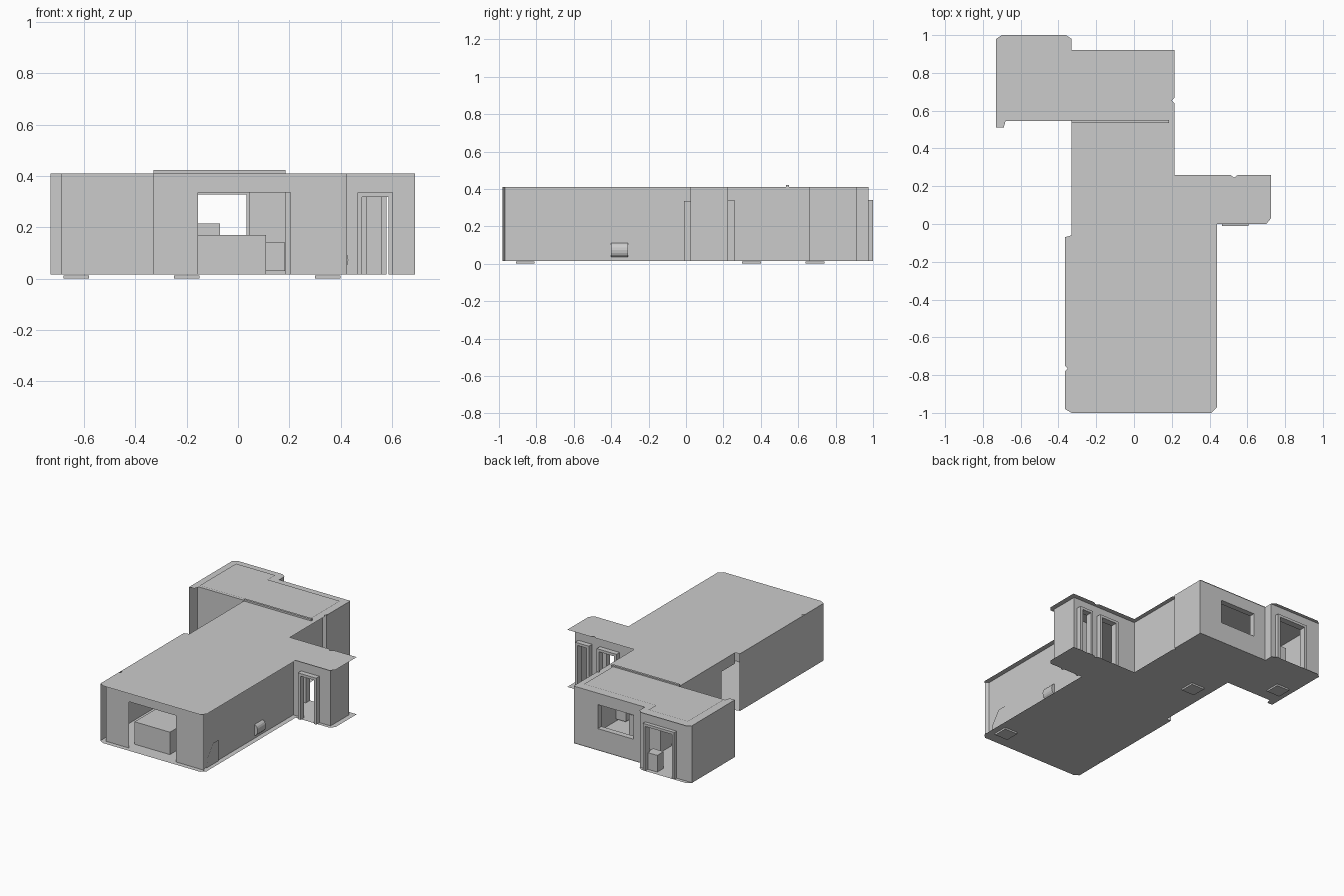
import bpy, math
from mathutils import Vector

if "Cube" in bpy.data.objects:
    bpy.data.objects.remove(bpy.data.objects["Cube"])

Z0, Z1 = 0.015, 0.41


def make(name, verts, faces):
    me = bpy.data.meshes.new(name)
    me.from_pydata([tuple(v) for v in verts], [], faces)
    me.update()
    ob = bpy.data.objects.new(name, me)
    bpy.context.collection.objects.link(ob)
    return ob


def sheet(name, outline, z):
    return make(name, [(x, y, z) for x, y in outline], [list(range(len(outline)))])


def box(name, x0, x1, y0, y1, z0, z1):
    v = [(x, y, z) for z in (z0, z1) for x, y in ((x0, y0), (x1, y0), (x1, y1), (x0, y1))]
    f = [(3, 2, 1, 0), (4, 5, 6, 7)] + [(i, (i + 1) % 4, (i + 1) % 4 + 4, i + 4) for i in range(4)]
    return make(name, v, f)


def wall(name, p, q, holes=()):
    """Thin wall from p to q; holes are (start, end, bottom, top) along its length."""
    p, q = Vector(p), Vector(q)
    length = (q - p).length
    d = (q - p) / length
    verts, faces = [], []

    def quad(a, b, lo, hi):
        if b - a < 1e-4 or hi - lo < 1e-4:
            return
        n = len(verts)
        for s, z in ((a, lo), (b, lo), (b, hi), (a, hi)):
            verts.append((*(p + d * s), z))
        faces.append((n, n + 1, n + 2, n + 3))

    at = 0
    for a, b, lo, hi in holes:
        quad(at, a, Z0, Z1)
        quad(a, b, Z0, lo)
        quad(a, b, hi, Z1)
        at = b
    quad(at, length, Z0, Z1)
    return make(name, verts, faces)


def frame(name, x0, x1, y0, y1, z0, z1, w=0.018, sill=False):
    """Casing around an opening in a wall that runs along x."""
    box(name + "_left_jamb", x0, x0 + w, y0, y1, z0, z1)
    box(name + "_right_jamb", x1 - w, x1, y0, y1, z0, z1)
    box(name + "_head", x0 + w, x1 - w, y0, y1, z1 - w, z1)
    if sill:
        box(name + "_sill", x0 + w, x1 - w, y0, y1, z0, z0 + w)


# Floor and ceiling share one outline
plan = [(-.73, .51), (-.69, .51), (-.68, .545), (-.33, .545), (-.33, -.06), (-.365, -.07),
        (-.365, -.75), (-.35, -.765), (-.365, -.78), (-.365, -.98), (-.33, -1), (.41, -1),
        (.44, -.97), (.44, 0), (.70, 0), (.725, .03), (.725, .26), (.55, .26), (.53, .245),
        (.51, .26), (.215, .26), (.215, .64), (.20, .655), (.215, .67), (.215, .92),
        (-.33, .92), (-.33, .98), (-.36, 1), (-.70, 1), (-.73, .98)]
sheet("floor", plan, Z0)
sheet("ceiling", plan, Z1)

# Raised ceiling panel over the back room
panel = [(-.68, .555), (.17, .555), (.17, .87), (-.38, .87), (-.38, .95), (-.68, .95)]
sheet("ceiling_panel", panel, .416)
box("ceiling_trim", -.33, .185, .535, .55, .41, .422)

# Main hall walls
wall("front_wall", (-.33, -.967), (.405, -.967), [(.175, .535, Z0, .335)])
wall("right_wall", (.405, -.967), (.405, .025))
wall("right_front_corner", (.405, -.967), (.425, -.98))
wall("left_wall", (-.365, -.98), (-.365, -.065))
wall("left_rear_wall", (-.33, -.065), (-.33, .545), [(.0, .15, Z0, .335)])

# Entrance walls, two openings in the rear and one in front
wall("entrance_front", (.405, .025), (.69, .025), [(.06, .20, Z0, .33)])
wall("entrance_side", (.69, .025), (.69, .225))
wall("entrance_rear", (.69, .225), (.185, .225), [(.03, .13, Z0, .335), (.19, .34, Z0, .335)])
frame("front_door_frame", .465, .605, -.01, .03, Z0, .335)
frame("rear_door_frame_a", .56, .665, .215, .26, Z0, .34)
frame("rear_door_frame_b", .35, .50, .215, .26, Z0, .34)

# Back room walls
wall("back_right_wall", (.185, .225), (.185, .66))
wall("back_right_return", (.185, .66), (.215, .66))
wall("back_right_end", (.215, .66), (.215, .915))
wall("back_wall", (.215, .915), (-.33, .915), [(.17, .465, .15, .34)])
wall("back_step", (-.33, .915), (-.33, .975))
wall("back_left_wall", (-.33, .975), (-.73, .975), [(.04, .28, Z0, .34)])
wall("back_left_side", (-.73, .975), (-.73, .51))
wall("back_inner_wall", (-.69, .545), (-.33, .545))
frame("window_frame", -.25, .045, .875, .915, .15, .34, .012, True)
frame("back_door_frame", -.61, -.37, .955, 1.0, Z0, .34)

# Furniture seen through the openings
box("front_counter", -.16, .11, -.9, -.66, Z0, .17)
box("low_cabinet", .11, .183, .30, .50, .03, .14)
box("tall_cabinet", -.31, -.07, .60, .72, Z0, .215)
box("back_door_bench", -.46, -.38, .90, .97, Z0, .13)

# Rounded wall heater on the right side
n = 8
prof = [(.405 + .025 * math.sin(math.pi * i / n), .0725 - .0375 * math.cos(math.pi * i / n))
        for i in range(n + 1)]
verts = [(x, y, z) for y in (-.40, -.31) for x, z in prof]
faces = [(i, i + 1, i + n + 2, i + n + 1) for i in range(n)]
faces += [list(range(n + 1)), list(range(2 * n + 1, n, -1))]
make("wall_heater", verts, faces)

# Slanted fin beside the front right corner
fin = [(-.93, Z0), (-.80, Z0), (-.80, .16), (-.86, .16), (-.92, .08)]
make("wall_fin", [(.412, y, z) for y, z in fin], [range(5)])

# Small plates under the floor
for i, (x, y) in enumerate([(-.63, .69), (-.2, .35), (.35, -.86)]):
    box(f"floor_plate_{i + 1}", x - .05, x + .05, y - .05, y + .05, 0.0, Z0 - .003)
